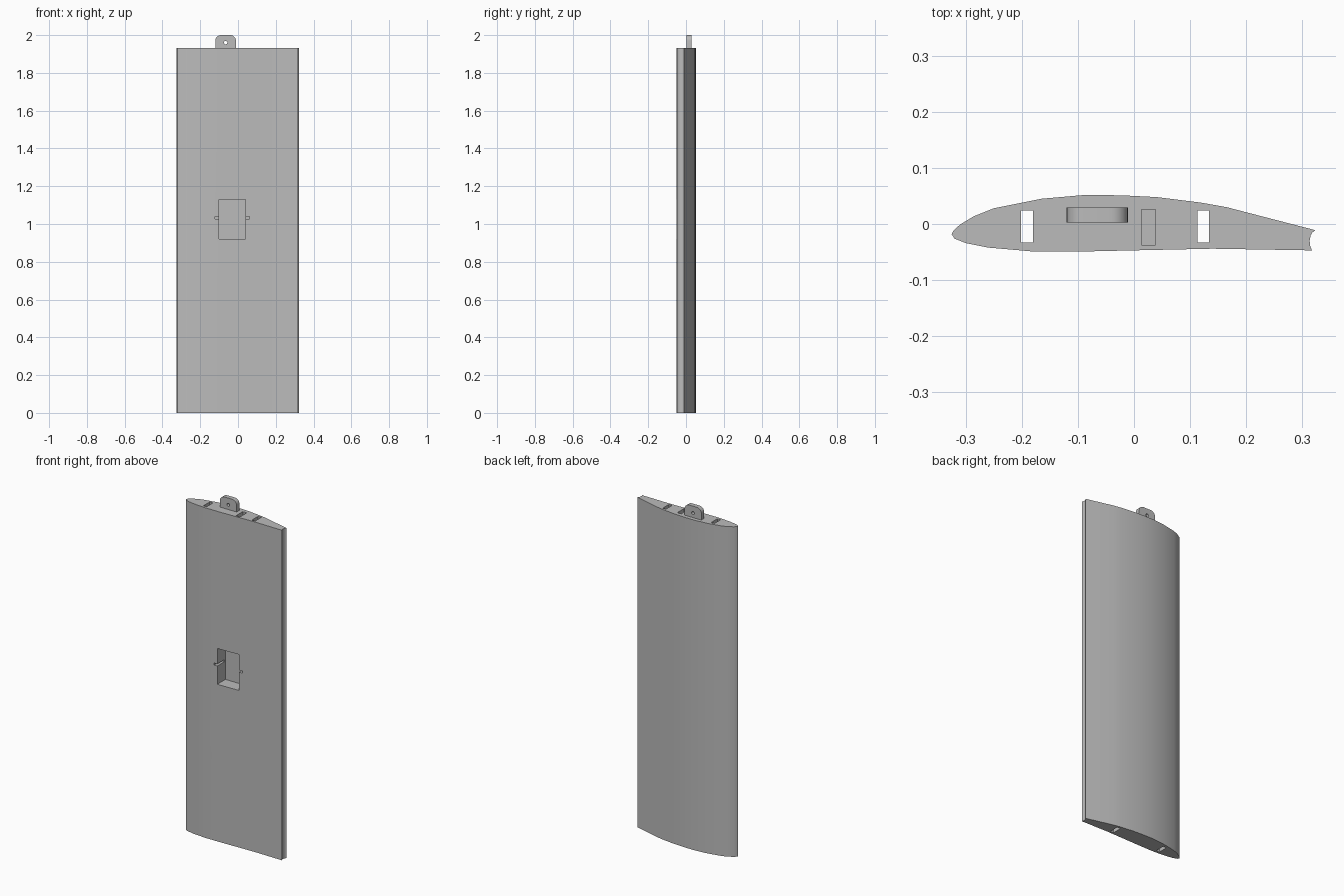
import bpy, bmesh, math
from mathutils import Vector

if "Cube" in bpy.data.objects:
    bpy.data.objects.remove(bpy.data.objects["Cube"], do_unlink=True)

TOP = 1.933

grey = bpy.data.materials.new("plain grey")
grey.use_nodes = True
COLOUR = (0.5, 0.5, 0.5, 1)
grey.diffuse_color = COLOUR
grey.node_tree.nodes["Principled BSDF"].inputs["Base Color"].default_value = COLOUR


def prism(name, outline, offset):
    """Extrude a closed 3D outline along an offset vector."""
    bm = bmesh.new()
    face = bm.faces.new([bm.verts.new(p) for p in outline])
    grown = bmesh.ops.extrude_face_region(bm, geom=[face])
    moved = [v for v in grown["geom"] if isinstance(v, bmesh.types.BMVert)]
    bmesh.ops.translate(bm, verts=moved, vec=Vector(offset))
    bmesh.ops.recalc_face_normals(bm, faces=bm.faces)
    mesh = bpy.data.meshes.new(name)
    bm.to_mesh(mesh)
    bm.free()
    mesh.materials.append(grey)
    obj = bpy.data.objects.new(name, mesh)
    bpy.context.collection.objects.link(obj)
    return obj


def box(name, x, y, z):
    corners = [(x[0], y[0], z[0]), (x[1], y[0], z[0]),
               (x[1], y[1], z[0]), (x[0], y[1], z[0])]
    return prism(name, corners, (0, 0, z[1] - z[0]))


def arc(cx, cz, r, start, end, steps, y):
    angles = [math.radians(start + (end - start) * i / steps) for i in range(steps + 1)]
    return [(cx + r * math.cos(a), y, cz + r * math.sin(a)) for a in angles]


def activate(obj):
    bpy.ops.object.select_all(action="DESELECT")
    obj.select_set(True)
    bpy.context.view_layer.objects.active = obj


def cut(obj, cutter):
    cutter.hide_render = True
    mod = obj.modifiers.new("cut", "BOOLEAN")
    mod.operation = "DIFFERENCE"
    mod.solver = "EXACT"
    mod.object = cutter
    activate(obj)
    bpy.ops.object.modifier_apply(modifier=mod.name)
    bpy.data.objects.remove(cutter, do_unlink=True)


# Wing body: cambered section with a hollowed trailing edge
upper = [(0.323, -0.011), (0.165, 0.030), (0.12, 0.038), (0.04, 0.048),
         (-0.02, 0.051), (-0.085, 0.052), (-0.165, 0.045), (-0.25, 0.028),
         (-0.285, 0.014), (-0.31, -0.001), (-0.322, -0.012)]
lower = [(-0.325, -0.018), (-0.320, -0.026), (-0.30, -0.034), (-0.26, -0.042),
         (-0.18, -0.049), (-0.09, -0.049), (0.0, -0.047), (0.14, -0.044),
         (0.317, -0.047)]
hollow = [(0.314, -0.039), (0.313, -0.030), (0.315, -0.020), (0.318, -0.015)]
wing = prism("wing_body", [(x, y, 0) for x, y in upper + lower + hollow], (0, 0, TOP))

# Spar slots running the full length
for x in (-0.201, 0.113):
    cut(wing, box("spar_slot", (x, x + 0.021), (-0.033, 0.024), (-0.1, 2.1)))

# Equipment pocket, with narrow side grooves, opening on the flat face
cut(wing, box("pocket", (-0.10, 0.039), (-0.1, 0.026), (0.92, 1.13)))
for x in ((-0.121, -0.09), (0.03, 0.06)):
    cut(wing, box("side_groove", x, (-0.1, 0.018), (1.027, 1.039)))

# Cable channel from the tip down into the pocket
cut(wing, box("cable_channel", (0.013, 0.0385), (-0.037, 0.0255), (1.1, 2.1)))

# Mounting lug with rounded upper corners and a pin hole
left, right, r, front, depth = -0.12, -0.011, 0.03, 0.003, 0.026
outline = [(left, front, TOP - 0.003), (right, front, TOP - 0.003)]
outline += arc(right - r, 2 - r, r, 0, 90, 8, front)
outline += arc(left + r, 2 - r, r, 90, 180, 8, front)
lug = prism("mounting_lug", outline, (0, depth, 0))
hole = arc((left + right) / 2, 1.96, 0.009, 0, 345, 23, front - 0.05)
cut(lug, prism("pin_hole", hole, (0, 0.15, 0)))

for part in (wing, lug):
    activate(part)
    bpy.ops.object.shade_smooth_by_angle(angle=math.radians(30))
